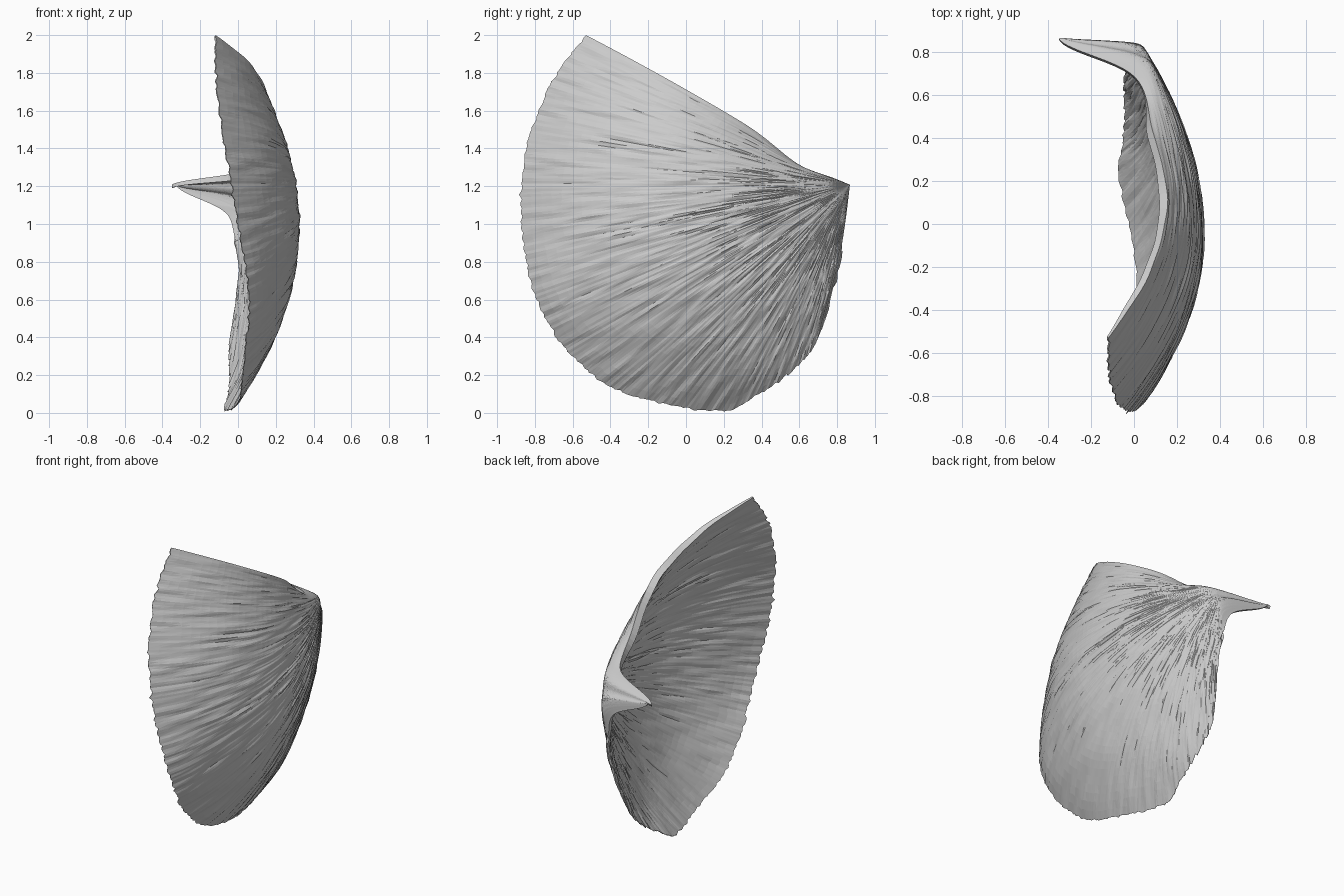
import bpy, math
from mathutils import Vector, noise

if "Cube" in bpy.data.objects:
    bpy.data.objects.remove(bpy.data.objects["Cube"])

NS, NT = 240, 50
APEX = (0.868, 1.21)
APEX_X = -0.325
# Rim outline in (y, z), from the top corner round the front to the back edge
RIM = [(-0.53, 2.0), (-0.68, 1.8), (-0.78, 1.6), (-0.845, 1.4), (-0.877, 1.1),
       (-0.825, 0.7), (-0.73, 0.48), (-0.6, 0.3), (-0.4, 0.14), (-0.15, 0.055),
       (0.2, 0.01), (0.38, 0.1), (0.55, 0.21), (0.67, 0.34), (0.74, 0.5)]


def rim_points(n):
    """Catmull-Rom through the outline, resampled evenly by length."""
    p = [Vector(q) for q in RIM]
    p = [2 * p[0] - p[1]] + p + [2 * p[-1] - p[-2]]
    fine = []
    for i in range(1, len(p) - 2):
        a, b, c, d = p[i - 1:i + 3]
        for k in range(40):
            t = k / 40
            fine.append(0.5 * (2 * b + (c - a) * t + (2 * a - 5 * b + 4 * c - d) * t * t
                               + (3 * b - a - 3 * c + d) * t ** 3))
    fine.append(p[-2])
    dist = [0.0]
    for a, b in zip(fine, fine[1:]):
        dist.append(dist[-1] + (b - a).length)
    out, j = [], 0
    for i in range(n + 1):
        target = dist[-1] * i / n
        while j < len(fine) - 2 and dist[j + 1] < target:
            j += 1
        f = (target - dist[j]) / (dist[j + 1] - dist[j])
        out.append(fine[j].lerp(fine[j + 1], min(1, f)))
    return out


def bump(v, centre, width):
    return math.exp(-((v - centre) / width) ** 2)


def dome(y, z):
    """Height of the main bowl above the y-z plane."""
    a = 0.5 if y < -0.05 else 0.36
    x = 0.325 - a * (y + 0.05) ** 2 - 0.365 * (z - 1.0) ** 2 + 0.07 * y * (z - 1.1)
    x += 0.07 * (max(0, z - 1.5) / 0.5) ** 2                   # top corner
    x += 0.04 * bump(y, -0.8, 0.25) * bump(z, 0.6, 0.3)        # lower front rim
    x += 0.025 * bump(y, 0.5, 0.3) * bump(z, 0.2, 0.2)         # lower back rim
    return x


def surface(s, t, rim):
    e0 = math.exp(-s / 0.065)            # nearness to the top edge
    e1 = math.exp(-(1 - s) / 0.065)      # nearness to the back edge
    # ragged growth margin
    rag = 0.008 + 0.02 * bump(s, 0.9, 0.06)
    reach = t * (1 + rag * noise.noise((s * 140, 3.3, 0)) * t ** 6)
    y = APEX[0] + (rim.x - APEX[0]) * reach
    z = APEX[1] + (rim.y - APEX[1]) * reach
    z -= 0.05 * e0 * bump(t, 0.19, 0.12)
    z += 0.02 * e0 * math.sin(math.pi * t) * t
    y += 0.015 * math.sin(math.pi * t) * s * s
    # bowl, folded hinge edge and curled beak
    tau = 0.03 + 0.055 * e0 + 0.14 * e1
    x = dome(y, z)
    x -= (dome(*APEX) - APEX_X) * math.exp(-(t / tau) ** 2)
    x -= 0.1 * e0 * bump(t, 0.25, 0.22)
    x -= 0.05 * e1 * bump(t, 0.35, 0.15)
    # radial ridges, broken along their length
    amp = min(1, t * 3)
    x += amp * (0.007 * noise.noise((s * 110, t * 7, 0)) + 0.006 * noise.noise((s * 60, t * 10, 7)))
    return Vector((x, y, z)), e0


# Shell sheet: fan of rays from the beak to the rim, with wall weights
rim = rim_points(NS)
verts, weights = [Vector((APEX_X, *APEX))], [0.4]
for i in range(NS + 1):
    for k in range(1, NT + 1):
        t = (k / NT) ** 1.6
        co, e0 = surface(i / NS, t, rim[i])
        verts.append(co)
        weights.append((0.45 + 0.55 * e0) * min(1, 0.4 + t * 4) * (1 - 0.8 * t ** 5))


def vid(i, k):
    return 0 if k == 0 else 1 + i * NT + k - 1


faces = []
for i in range(NS):
    faces.append((0, vid(i, 1), vid(i + 1, 1)))
    for k in range(1, NT):
        a, b, c, d = vid(i, k), vid(i, k + 1), vid(i + 1, k + 1), vid(i + 1, k)
        faces += [(a, b, c), (a, c, d)]

mesh = bpy.data.meshes.new("shell_valve")
mesh.from_pydata(verts, [], faces)
mesh.update()
if sum(p.normal.x * p.area for p in mesh.polygons) < 0:
    mesh.flip_normals()
shell = bpy.data.objects.new("shell_valve", mesh)
bpy.context.collection.objects.link(shell)

# Shell wall, grown inward: thick at the hinge edge, thin at the rim
group = shell.vertex_groups.new(name="wall")
for i, w in enumerate(weights):
    group.add([i], w, 'REPLACE')
wall = shell.modifiers.new("wall", 'SOLIDIFY')
wall.thickness = 0.045
wall.offset = -1
wall.vertex_group = "wall"

grey = bpy.data.materials.new("pale grey")
grey.diffuse_color = (0.6, 0.6, 0.6, 1)
grey.use_nodes = True
grey.node_tree.nodes["Principled BSDF"].inputs["Base Color"].default_value = grey.diffuse_color
mesh.materials.append(grey)
